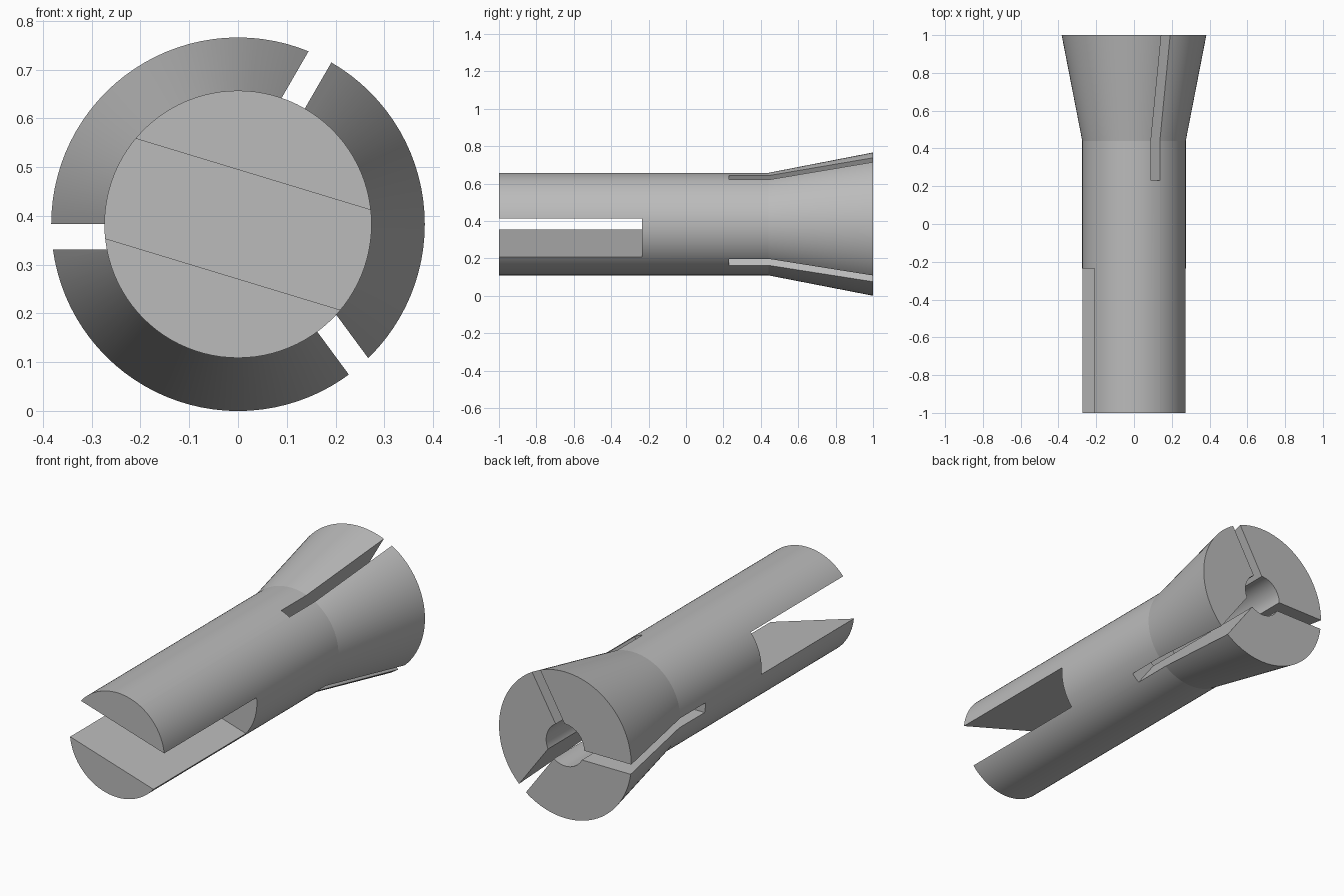
import bpy, bmesh, math
from mathutils import Matrix, Vector

cube = bpy.data.objects.get("Cube")
if cube:
    bpy.data.objects.remove(cube, do_unlink=True)

RIM = 0.383          # flare radius, also the axis height
SHAFT = 0.274
BORE = 0.11
SEGMENTS = 96

steel = bpy.data.materials.new("plain grey steel")
steel.use_nodes = True
grey = (0.5, 0.5, 0.5, 1)
steel.diffuse_color = grey
steel.node_tree.nodes["Principled BSDF"].inputs["Base Color"].default_value = grey


def add_object(name, bm):
    bmesh.ops.recalc_face_normals(bm, faces=bm.faces)
    mesh = bpy.data.meshes.new(name)
    bm.to_mesh(mesh)
    bm.free()
    mesh.materials.append(steel)
    obj = bpy.data.objects.new(name, mesh)
    bpy.context.collection.objects.link(obj)
    return obj


def lathe(name, profile):
    """Turn (radius, y) points around the long axis, with one flat face per end."""
    bm = bmesh.new()
    rings = []
    for radius, y in profile:
        ring = []
        for i in range(SEGMENTS):
            a = math.tau * i / SEGMENTS
            ring.append(bm.verts.new((radius * math.cos(a), y, RIM + radius * math.sin(a))))
        rings.append(ring)
    for a, b in zip(rings, rings[1:]):
        for i in range(SEGMENTS):
            j = (i + 1) % SEGMENTS
            bm.faces.new((a[i], a[j], b[j], b[i]))
    bm.faces.new(rings[0])
    bm.faces.new(rings[-1])
    return add_object(name, bm)


def cutter(name, low, high, degrees):
    """Box between two corners, turned around the long axis."""
    low, high = Vector(low), Vector(high)
    bm = bmesh.new()
    bmesh.ops.create_cube(bm, size=1)
    turn = Matrix.Translation((0, 0, RIM)) @ Matrix.Rotation(-math.radians(degrees), 4, 'Y')
    bm.transform(turn @ Matrix.Translation((low + high) / 2) @ Matrix.Diagonal((*(high - low), 1)))
    return add_object(name, bm)


# Turned body: straight shank, flared head, blind bore in the back
body = lathe("collet_body", [(SHAFT, -1), (SHAFT, 0.44), (RIM, 1), (BORE, 1), (BORE, 0.2)])

# Wide drive slot across the front, three narrow slits through the head
cutters = [cutter("drive_slot_cutter", (-0.5, -1.2, -0.107), (0.5, -0.235, 0.107), -16.9)]
for n, angle in enumerate((60, 180, 306.4)):
    cutters.append(cutter(f"slit_cutter_{n}", (0, 0.23, 0), (0.6, 1.2, 0.052), angle))

bpy.ops.object.select_all(action='DESELECT')
body.select_set(True)
bpy.context.view_layer.objects.active = body
for tool in cutters:
    mod = body.modifiers.new(tool.name, 'BOOLEAN')
    mod.operation = 'DIFFERENCE'
    mod.solver = 'EXACT'
    mod.object = tool
    bpy.ops.object.modifier_apply(modifier=mod.name)
    bpy.data.objects.remove(tool, do_unlink=True)

bpy.ops.object.shade_smooth_by_angle(angle=math.radians(9))
